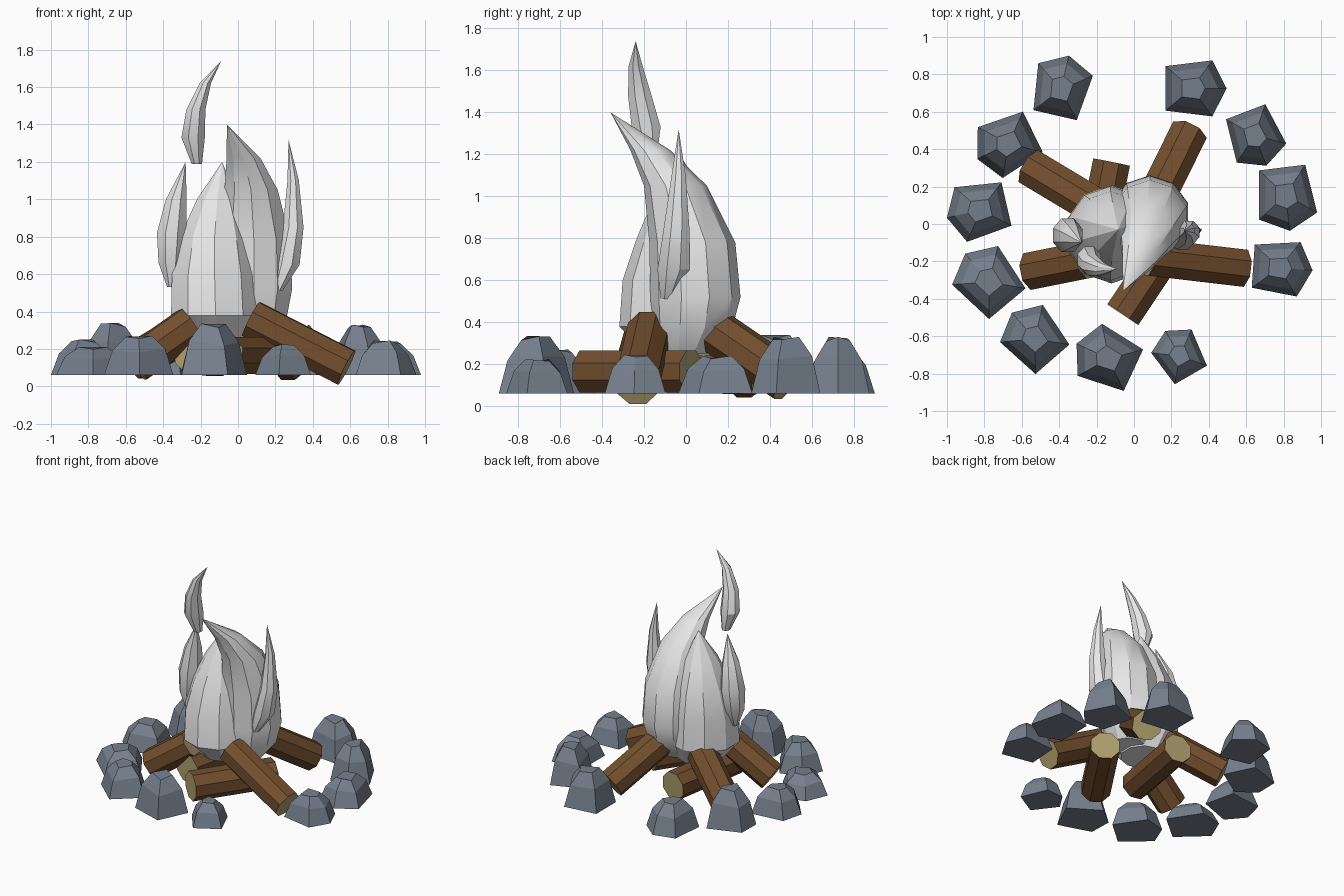
import bpy, bmesh, math
from mathutils import Vector

if "Cube" in bpy.data.objects:
    bpy.data.objects.remove(bpy.data.objects["Cube"], do_unlink=True)


def material(name, rgb):
    m = bpy.data.materials.new(name)
    m.use_nodes = True
    m.diffuse_color = (*rgb, 1)
    m.node_tree.nodes["Principled BSDF"].inputs["Base Color"].default_value = (*rgb, 1)
    return m


STONE = material("blue_grey_stone", (0.18, 0.215, 0.265))
BARK = material("brown_bark", (0.17, 0.078, 0.027))
CUT_WOOD = material("pale_cut_wood", (0.42, 0.34, 0.15))
FLAME = material("pale_flame", (0.8, 0.8, 0.8))


def finish(bm, name, mats):
    bmesh.ops.recalc_face_normals(bm, faces=bm.faces)
    mesh = bpy.data.meshes.new(name)
    bm.to_mesh(mesh)
    bm.free()
    for m in mats:
        mesh.materials.append(m)
    ob = bpy.data.objects.new(name, mesh)
    bpy.context.collection.objects.link(ob)
    return ob


def loft(bm, rings):
    """Skin rings of equal point count, closing both ends."""
    loops = [[bm.verts.new(p) for p in ring] for ring in rings]
    n = len(loops[0])
    for a, b in zip(loops, loops[1:]):
        for i in range(n):
            j = (i + 1) % n
            bm.faces.new((a[i], a[j], b[j], b[i]))
    bm.faces.new(loops[0][::-1])
    bm.faces.new(loops[-1])
    return loops


# Ring of stones: each is a tapered five-sided rock
CORNERS = [0, 54, 140, 220, 306]
BASE = 0.06


def stone(name, x, y, radius, turn, top):
    bm = bmesh.new()
    rings = []
    for scale, level in ((1, 0), (0.76, 0.62), (0.38, 0.97)):
        ring = []
        for k, corner in enumerate(CORNERS):
            a = math.radians(corner + turn)
            r = radius * scale
            wobble = 0.05 * math.cos(2.4 * k + turn) if level else 0
            z = BASE + (top - BASE) * min(1, level + wobble)
            ring.append((x + r * math.cos(a), y + r * math.sin(a), z))
        rings.append(ring)
    loft(bm, rings)
    finish(bm, name, [STONE])


# x, y, radius, turn in degrees, top height
STONES = [
    (-0.39, 0.72, 0.185, 77, 0.28),
    (-0.67, 0.43, 0.187, 206, 0.34),
    (-0.82, 0.075, 0.185, 193, 0.25),
    (-0.775, -0.31, 0.198, 130, 0.21),
    (-0.53, -0.615, 0.187, 131, 0.27),
    (-0.135, -0.72, 0.19, 155, 0.335),
    (0.245, -0.705, 0.154, 120, 0.225),
    (0.775, -0.235, 0.18, -4, 0.245),
    (0.81, 0.155, 0.193, 277, 0.24),
    (0.645, 0.475, 0.175, 291, 0.33),
    (0.31, 0.725, 0.185, 0, 0.33),
]
for i, s in enumerate(STONES):
    stone(f"stone_{i + 1}", *s)


# Logs: eight-sided bark with pale cut ends
def log(name, start, end, radius=0.108):
    start, end = Vector(start), Vector(end)
    axis = (end - start).normalized()
    side = axis.cross(Vector((0, 0, 1))).normalized()
    up = side.cross(axis)
    bm = bmesh.new()
    rings = []
    for p in (start, end):
        angles = [math.radians(22.5 + 45 * k) for k in range(8)]
        rings.append([p + radius * (math.cos(a) * side + math.sin(a) * up) for a in angles])
    loft(bm, rings)
    bm.normal_update()
    for f in bm.faces:
        f.material_index = 1 if abs(f.normal.dot(axis)) > 0.9 else 0
    finish(bm, name, [BARK, CUT_WOOD])


log("log_front_leaning", (0.58, -0.235, 0.1), (0.07, -0.175, 0.36))
log("log_front_lying", (-0.06, -0.485, 0.165), (0.28, 0.025, 0.165))
log("log_left_front", (-0.55, -0.25, 0.12), (-0.25, -0.19, 0.33))
log("log_left_back", (-0.55, 0.3, 0.13), (-0.2, 0.09, 0.34))
log("log_back_leaning", (0.29, 0.485, 0.12), (0.11, 0.12, 0.37))
log("log_back_lying", (-0.12, 0.33, 0.155), (-0.24, -0.27, 0.17))


# Flames: tapered tongues following a bent path that ends in a point
def flame(name, sides, path, depth=1.0):
    """path: (x, y, z, radius) from base to tip; depth scales the y radius."""
    bm = bmesh.new()
    rings = []
    for x, y, z, r in path:
        ring = []
        for k in range(sides):
            a = 2 * math.pi * (k + 0.5) / sides
            ring.append((x + r * math.cos(a), y + depth * r * math.sin(a), z))
        rings.append(ring)
    tip = loft(bm, rings)[-1]
    bmesh.ops.pointmerge(bm, verts=tip, merge_co=path[-1][:3])
    ob = finish(bm, name, [FLAME])
    bpy.ops.object.select_all(action="DESELECT")
    ob.select_set(True)
    bpy.context.view_layer.objects.active = ob
    bpy.ops.object.shade_smooth_by_angle(angle=math.radians(28))


flame("flame_main", 10, [
    (0.06, 0.0, 0.25, 0.12), (0.08, 0.03, 0.37, 0.19), (0.085, 0.045, 0.52, 0.215),
    (0.085, 0.03, 0.78, 0.205), (0.07, -0.05, 1.05, 0.15),
    (0.03, -0.17, 1.22, 0.095), (-0.06, -0.36, 1.4, 0.001)])
flame("flame_front", 10, [
    (-0.1, -0.03, 0.24, 0.15), (-0.12, -0.055, 0.38, 0.25), (-0.125, -0.05, 0.6, 0.24),
    (-0.125, -0.03, 0.8, 0.195), (-0.11, -0.03, 1.0, 0.115), (-0.085, -0.03, 1.2, 0.001)], 1.05)
flame("flame_left", 8, [
    (-0.36, -0.08, 0.53, 0.02), (-0.36, -0.07, 0.66, 0.07), (-0.355, -0.06, 0.82, 0.085),
    (-0.33, -0.07, 1.0, 0.06), (-0.28, -0.1, 1.2, 0.001)], 1.15)
flame("flame_right", 8, [
    (0.21, -0.09, 0.51, 0.03), (0.26, -0.06, 0.65, 0.075), (0.295, -0.045, 0.85, 0.06),
    (0.295, -0.035, 1.1, 0.033), (0.27, -0.035, 1.32, 0.001)], 1.1)
flame("flame_floating", 8, [
    (-0.22, -0.17, 1.19, 0.03), (-0.24, -0.19, 1.33, 0.068), (-0.225, -0.22, 1.48, 0.055),
    (-0.175, -0.24, 1.62, 0.033), (-0.09, -0.24, 1.74, 0.001)], 1.1)
